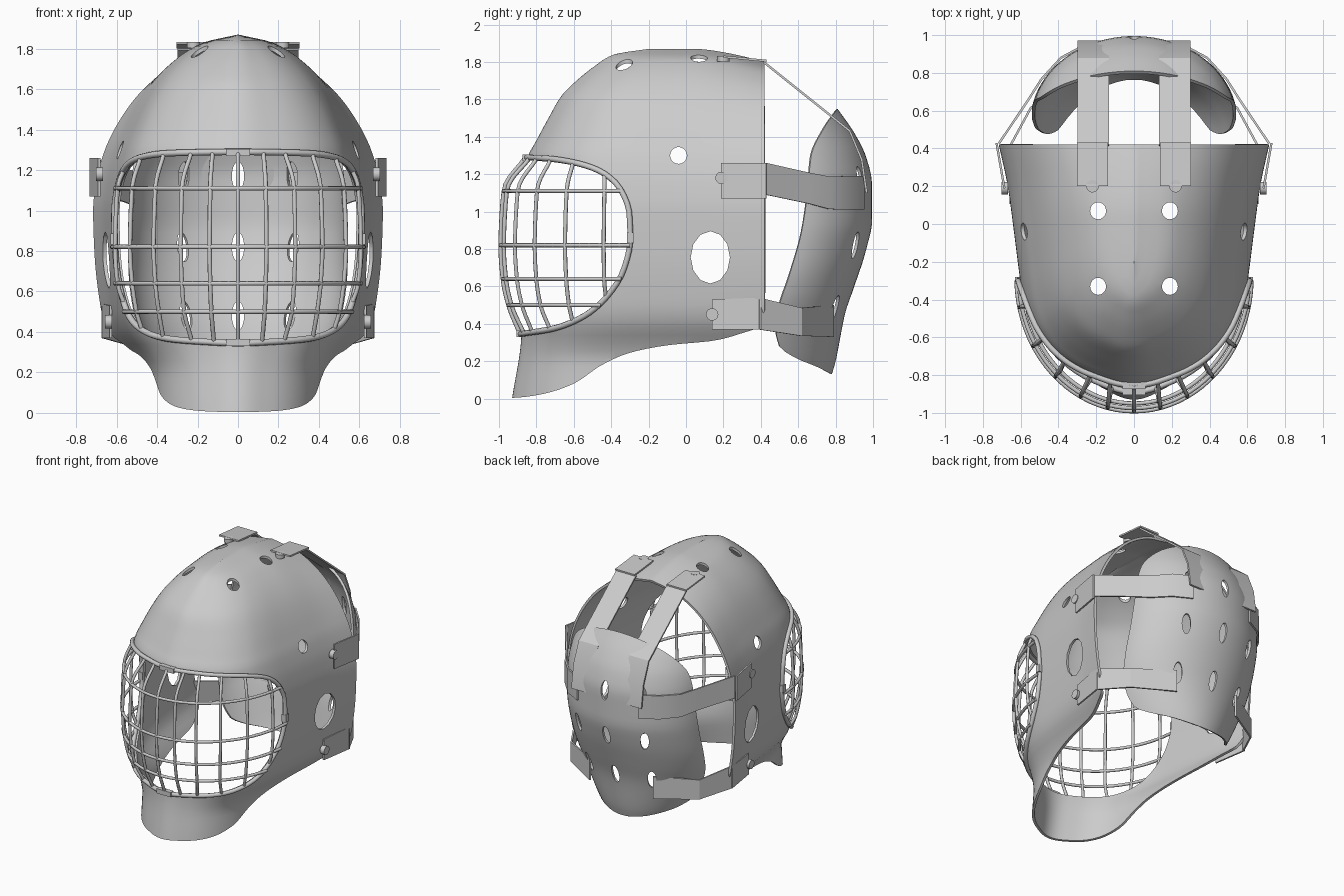
import bpy, bmesh, math
from mathutils import Matrix, Vector

if "Cube" in bpy.data.objects:
    bpy.data.objects.remove(bpy.data.objects["Cube"])

grey = bpy.data.materials.new("plain_grey")
grey.use_nodes = True
COLOUR = (0.6, 0.6, 0.6, 1)
grey.diffuse_color = COLOUR
grey.node_tree.nodes["Principled BSDF"].inputs["Base Color"].default_value = COLOUR


def smooth(table, x):
    """Monotone cubic through (x, value) pairs."""
    x = min(max(x, table[0][0]), table[-1][0])
    d = [(b[1] - a[1]) / (b[0] - a[0]) for a, b in zip(table, table[1:])]
    m = [d[0]] + [2 * p * q / (p + q) if p * q > 0 else 0 for p, q in zip(d, d[1:])] + [d[-1]]
    i = next(k for k in range(len(d)) if x <= table[k + 1][0])
    (x0, y0), (x1, y1) = table[i], table[i + 1]
    w = x1 - x0
    t = (x - x0) / w
    return (y0 * (1 + 2 * t) * (1 - t) ** 2 + m[i] * w * t * (1 - t) ** 2
            + y1 * t * t * (3 - 2 * t) + m[i + 1] * w * t * t * (t - 1))


def smooth_path(pts, params):
    last = len(pts) - 1
    return [tuple(smooth([(k, p[c]) for k, p in enumerate(pts)], t * last)
                  for c in range(len(pts[0]))) for t in params]


def add(name, bm):
    me = bpy.data.meshes.new(name)
    bmesh.ops.recalc_face_normals(bm, faces=bm.faces)
    bm.to_mesh(me)
    bm.free()
    ob = bpy.data.objects.new(name, me)
    bpy.context.collection.objects.link(ob)
    me.materials.append(grey)
    return ob


def finish(ob, thickness=0, cutter=None, mirror=False, angle=50):
    """Thicken, cut, mirror, then bake and shade."""
    if thickness:
        mod = ob.modifiers.new("thickness", 'SOLIDIFY')
        mod.thickness, mod.offset = thickness, -1
    if cutter:
        mod = ob.modifiers.new("openings", 'BOOLEAN')
        mod.operation, mod.solver, mod.object = 'DIFFERENCE', 'EXACT', cutter
    if mirror:
        ob.modifiers.new("mirror", 'MIRROR').use_mirror_merge = False
    bpy.context.view_layer.update()
    deps = bpy.context.evaluated_depsgraph_get()
    mesh = bpy.data.meshes.new_from_object(ob.evaluated_get(deps))
    ob.modifiers.clear()
    ob.data = mesh
    if cutter:
        bpy.data.objects.remove(cutter)
    bpy.ops.object.select_all(action='DESELECT')
    ob.select_set(True)
    bpy.context.view_layer.objects.active = ob
    bpy.ops.object.shade_smooth_by_angle(angle=math.radians(angle))


def loft(rows):
    bm = bmesh.new()
    grid = [[bm.verts.new(p) for p in r] for r in rows]
    for a, b in zip(grid, grid[1:]):
        for i in range(len(a) - 1):
            bm.faces.new((a[i], a[i + 1], b[i + 1], b[i]))
    bmesh.ops.remove_doubles(bm, verts=bm.verts, dist=0.0005)
    return bm


def cylinder(bm, place, rx, ry, depth, sides=20):
    bmesh.ops.create_cone(bm, cap_ends=True, segments=sides, radius1=1, radius2=1, depth=depth,
                          matrix=place @ Matrix.Diagonal((rx, ry, 1, 1)))


def prism(bm, outline):
    """Side outline (y, z) extended across x."""
    ends = [[bm.verts.new((x, y, z)) for y, z in outline] for x in (-1.2, 1.2)]
    bm.faces.new(ends[0])
    bm.faces.new(ends[1][::-1])
    for i in range(len(outline)):
        bm.faces.new((ends[0][i - 1], ends[0][i], ends[1][i], ends[1][i - 1]))


# Shell shape: rear half width, front line and plan curve
BACK = 0.42
WIDTH = [(0, .5), (.2, .515), (.3, .565), (.4, .64), (.5, .675), (.8, .71), (1, .716), (1.15, .7),
         (1.3, .658), (1.4, .612), (1.5, .56), (1.6, .495), (1.7, .405), (1.78, .3), (1.83, .2), (1.87, 0)]
FRONT = [(0, -.93), (.34, -.88), (.8, -.87), (1.29, -.845), (1.37, -.805), (1.5, -.735), (1.62, -.665),
         (1.7, -.585), (1.78, -.485), (1.84, -.385), (1.87, -.2)]
PLAN = [(0, 0), (.17, .25), (.245, .4), (.33, .55), (.42, .675), (.51, .765), (.616, .825),
        (.72, .86), (.82, .895), (.913, .935), (1, 1)]


def shell_x(y, z):
    f = smooth(FRONT, z)
    return smooth(WIDTH, z) * smooth(PLAN, math.sqrt(max(0, (y - f) / (BACK - f))))


rows = []
for k in range(61):
    z = 1.87 * (1 - (1 - k / 60) ** 1.4)
    f, row = smooth(FRONT, z), []
    for j in range(-32, 33):
        u = abs(j) / 32
        y = f + (BACK - f) * u * u
        drop = .07 * max(0, (z - 1.4) / .47) * max(0, (y - .05) / .37) ** 1.5
        row.append((math.copysign(smooth(WIDTH, z) * smooth(PLAN, u), j), y, z - drop))
    rows.append(row)
shell = add("mask_shell", loft(rows))

# Face opening rim, seen from the side
RIM = [(-.85, 1.29), (-.72, 1.282), (-.6, 1.264), (-.46, 1.22), (-.35, 1.13), (-.295, .99), (-.29, .85),
       (-.325, .69), (-.42, .54), (-.54, .44), (-.7, .375), (-.88, .345)]
rim = smooth_path(RIM, [(1 - math.cos(math.pi * i / 60)) / 2 for i in range(61)])
HEM = [(-.96, .002), (-.87, .008), (-.75, .028), (-.6, .08), (-.45, .18), (-.3, .245), (-.1, .285),
       (.15, .31), (.3, .35), (.38, .38), (.42, .47), (.5, .6)]
hem = smooth_path(HEM, [i / 40 for i in range(41)])

# Shell openings: face, lower hem, ears and vents
cut = bmesh.new()
prism(cut, rim + [(-1.3, .345), (-1.3, 1.29)])
prism(cut, hem + [(.6, .6), (.6, -.4), (-1.2, -.4), (-1.2, .002)])
across = Matrix.Rotation(math.pi / 2, 4, 'Y')
cylinder(cut, Matrix.Translation((0, .13, .755)) @ across, .14, .105, 2.2, 12)
cylinder(cut, Matrix.Translation((0, -.04, 1.3)) @ across, .045, .045, 2.2)
for x in (-.19, .19):
    for y in (-.33, .07):
        cylinder(cut, Matrix.Translation((x, y, 1.8)), .042, .045, .5)
finish(shell, .018, add("shell_cutter", cut))

# Back plate
SPINE = [(.13, .78), (.2, .8), (.45, .85), (.6, .9), (.8, .965), (.95, .995), (1.15, .995), (1.3, .96),
         (1.42, .9), (1.55, .81)]
EDGE = [(.13, .78), (.17, .7), (.22, .58), (.28, .5), (.38, .48), (.5, .5), (.65, .55), (.9, .62),
        (1.1, .65), (1.3, .67), (1.45, .74), (1.55, .81)]
SPAN = [(.13, .37), (.28, .44), (.4, .49), (.55, .535), (.7, .55), (1.2, .54), (1.55, .5)]


def plate_point(a, z):
    return (smooth(SPAN, z) * math.sin(a), smooth(SPINE, z) - .45 * (1 - math.cos(a)), z)


rows = []
for k in range(49):
    z = .13 + 1.42 * (1 - math.cos(math.pi * k / 48)) / 2
    reach = math.acos(max(0, 1 - max(0, smooth(SPINE, z) - smooth(EDGE, z)) / .45))
    rows.append([plate_point(reach * j / 20, z) for j in range(-20, 21)])
plate = add("back_plate", loft(rows))
cut = bmesh.new()
for z in (.48, .82, 1.17):
    for a in (-.54, 0, .54):
        cylinder(cut, Matrix.Translation(plate_point(a, z)) @ Matrix.Rotation(-a, 4, 'Z')
                 @ Matrix.Rotation(math.pi / 2, 4, 'X'), .03, .072, .3)
finish(plate, .018, add("plate_cutter", cut))


# Wire cage
def wires(name, paths, radius, closed=False):
    cu = bpy.data.curves.new(name, 'CURVE')
    cu.dimensions, cu.bevel_depth, cu.bevel_resolution, cu.use_fill_caps = '3D', radius, 2, True
    for path in paths:
        sp = cu.splines.new('POLY')
        sp.points.add(len(path) - 1)
        for p, co in zip(sp.points, path):
            p.co = (*co, 1)
        sp.use_cyclic_u = closed
    cu.materials.append(grey)
    ob = bpy.data.objects.new(name, cu)
    bpy.context.collection.objects.link(ob)
    bpy.context.view_layer.update()
    me = bpy.data.meshes.new_from_object(ob.evaluated_get(bpy.context.evaluated_depsgraph_get()))
    bpy.data.objects.remove(ob)
    ob = bpy.data.objects.new(name, me)
    bpy.context.collection.objects.link(ob)
    finish(ob)


half = [(shell_x(y, z) + .008 if 0 < i < 60 else 0, y - .008, z) for i, (y, z) in enumerate(rim)]
wires("cage_rim", [half + [(-x, y, z) for x, y, z in half[-2:0:-1]]], .016, True)

# Bars lie on a bowed surface: height, half width, front depth
LEVELS = [(1.11, .61, -.975), (.82, .623, -.992), (.64, .61, -.98), (.5, .585, -.95)]
HINGE = -.28


def bar_point(a, level):
    z, w, f = level
    return (w * math.sin(a), HINGE + (f - HINGE) * math.cos(a), z)


def sweep(level):
    """Angle at which a level meets the rim."""
    y = min(half[8:-4], key=lambda p: abs(p[2] - level[0]))[1]
    return math.acos(min(1, (y - HINGE) / (level[2] - HINGE)))


def rim_end(part, a):
    x, y, z = min(part, key=lambda p: abs(math.atan2(p[0] / .61, (HINGE - p[1]) / .7) - abs(a)))
    return (math.copysign(x, a), y, z)


paths = [[bar_point(sweep(v) * j / 20, v) for j in range(-20, 21)] for v in LEVELS]
for degrees in (0, 13, 27, 42, 59, 77):
    for s in ((-1, 1) if degrees else (1,)):
        a = s * math.radians(degrees)
        stops = [rim_end(half[:28], a)] + [bar_point(a, v) for v in LEVELS if abs(a) < sweep(v) - .04]
        stops.append(rim_end(half[34:], a))
        paths.append(smooth_path(stops, [i / 24 for i in range(25)]))
wires("cage_bars", paths, .011)

# Rim clips
bm = bmesh.new()
for x, y, z, size in ((0, -.855, 1.287, (.12, .036, .036)), (0, -.888, .348, (.12, .036, .036)),
                      (.612, -.298, .86, (.036, .036, .055)), (-.612, -.298, .86, (.036, .036, .055))):
    bmesh.ops.create_cube(bm, size=1, matrix=Matrix.Translation((x, y, z)) @ Matrix.Diagonal((*size, 1)))
finish(add("rim_clips", bm))


# Straps: centre points with half widths, spread along one axis
def strap(name, pts, spread):
    rows = [[Vector(p[:3]) + Vector(spread) * p[3] * s for s in (-1, 1)] for p in pts]
    finish(add(name, loft(rows)), .012, mirror=True, angle=20)


up, side = (0, 0, 1), (1, 0, 0)
strap("upper_side_tab", [(.68, .19, 1.165, .095), (.722, .43, 1.165, .095)], up)
strap("upper_side_strap", [(.72, .43, 1.175, .085), (.565, .66, 1.125, .083), (.495, .77, 1.1, .087),
                           (.39, .885, 1.1, .09), (.26, .955, 1.1, .09)], up)
strap("lower_side_tab", [(.635, .14, .45, .08), (.675, .4, .455, .085)], up)
strap("lower_side_strap", [(.675, .39, .455, .085), (.55, .62, .41, .075), (.27, .79, .415, .085)], up)
strap("top_tab", [(.22, .2, 1.822, .083), (.22, .43, 1.8, .083)], side)
strap("top_strap", [(.215, .42, 1.803, .083), (.215, .88, 1.435, .083), (.215, .945, 1.28, .083),
                    (.215, .972, 1.1, .083)], side)

# Rivets
bm = bmesh.new()
for y, z, x in ((.19, 1.18, .684), (.14, .45, .64)):
    cylinder(bm, Matrix.Translation((x, y, z)) @ across, .033, .033, .036)
cylinder(bm, Matrix.Translation((.22, .2, 1.818)), .033, .033, .03)
finish(add("rivets", bm), mirror=True)
